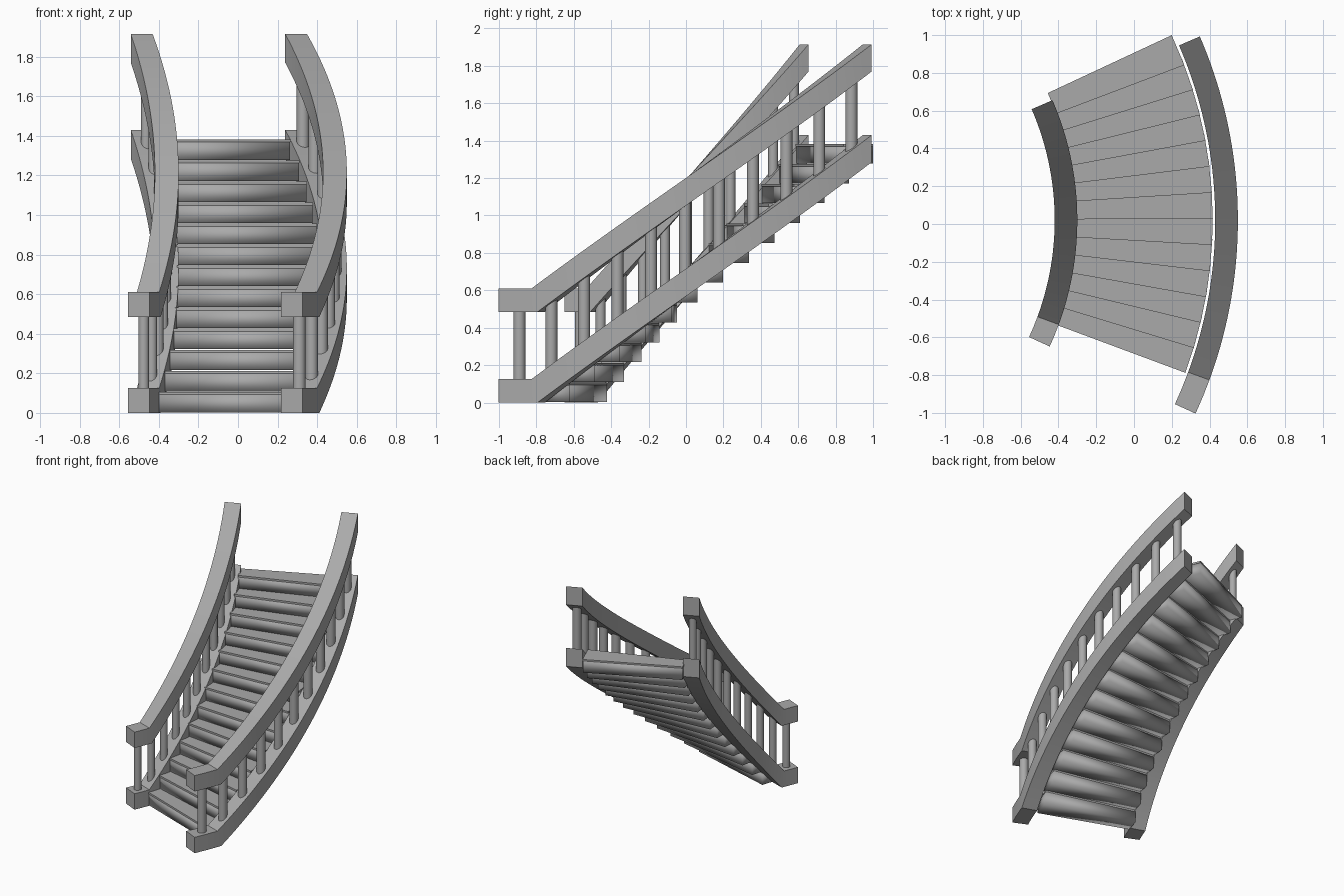
import bpy, bmesh, math

if "Cube" in bpy.data.objects:
    bpy.data.objects.remove(bpy.data.objects["Cube"])

CX, CY = -1.90, 0.02            # centre of the staircase curve
STEPS, RISE, PITCH = 13, 0.1063, 3.43
A_START, A_BREAK, A_END = -24.7, -20.2, 23.4

grey = bpy.data.materials.new("mid grey")
grey.diffuse_color = (0.4, 0.4, 0.4, 1)
grey.use_nodes = True
grey.node_tree.nodes["Principled BSDF"].inputs["Base Color"].default_value = grey.diffuse_color


def polar(r, deg, z):
    a = math.radians(deg)
    return (CX + r * math.cos(a), CY + r * math.sin(a), z)


def loft(name, sections, smooth_angle=None):
    """Closed solid through a row of four-cornered sections."""
    bm = bmesh.new()
    rings = [[bm.verts.new(p) for p in s] for s in sections]
    for a, b in zip(rings, rings[1:]):
        for i in range(4):
            j = (i + 1) % 4
            bm.faces.new((a[i], a[j], b[j], b[i]))
    bm.faces.new(rings[0][::-1])
    bm.faces.new(rings[-1])
    bmesh.ops.recalc_face_normals(bm, faces=bm.faces)
    return finish(name, bm, smooth_angle)


def finish(name, bm, smooth_angle):
    me = bpy.data.meshes.new(name)
    bm.to_mesh(me)
    bm.free()
    me.materials.append(grey)
    ob = bpy.data.objects.new(name, me)
    bpy.context.collection.objects.link(ob)
    if smooth_angle:
        bpy.ops.object.select_all(action='DESELECT')
        ob.select_set(True)
        bpy.context.view_layer.objects.active = ob
        bpy.ops.object.shade_smooth_by_angle(angle=math.radians(smooth_angle))
    return ob


def section(r0, r1, deg, zb, zt):
    return [polar(r0, deg, zb), polar(r1, deg, zb), polar(r1, deg, zt), polar(r0, deg, zt)]


def slope(deg, a0, z0, z1):
    """Level until a0, then a steady climb to z1 at the upper end."""
    return z0 + (z1 - z0) * max(0, (deg - a0) / (A_END - a0))


def top_z(deg):
    return slope(deg, A_BREAK, 0.125, 1.43)


def bottom_z(deg):
    return slope(deg, A_BREAK + 0.8, 0.0, 1.285)


def rail(name, r0, r1, lift):
    n = 36
    angles = [A_START, (A_START + A_BREAK) / 2, A_BREAK]
    angles += [A_BREAK + 0.8 + (A_END - A_BREAK - 0.8) * i / n for i in range(n + 1)]
    loft(name, [section(r0, r1, a, bottom_z(a) + lift, top_z(a) + lift) for a in angles], 25)


def baluster(name, r, deg, radius):
    z0, z1 = top_z(deg) - 0.04, bottom_z(deg) + 0.485 + 0.04
    bm = bmesh.new()
    bmesh.ops.create_cone(bm, cap_ends=True, segments=20, radius1=radius,
                          radius2=radius, depth=z1 - z0)
    bmesh.ops.translate(bm, verts=bm.verts, vec=polar(r, deg, (z0 + z1) / 2))
    finish(name, bm, 40)


# Steps: a soft-shaded block under a thin tread plate
for i in range(STEPS):
    a0 = -20.4 + i * PITCH
    a1 = a0 + 4.25
    z0, z1 = i * RISE, (i + 1) * RISE
    loft(f"step_block_{i + 1}", [section(1.595, 2.315, a, z0 + 0.003, z1 - 0.012)
                                 for a in (a0 + 0.1, a1)], 100)
    loft(f"tread_{i + 1}", [section(1.593, 2.317, a, z1 - 0.014, z1) for a in (a0, a1)])

# Stringers, handrails and balusters on both sides
for side, r0, r1, rad in (("inner", 1.48, 1.60, 0.027), ("outer", 2.33, 2.45, 0.032)):
    rail(f"{side}_stringer", r0, r1, 0)
    rail(f"{side}_handrail", r0, r1, 0.485)
    for k in range(11):
        baluster(f"{side}_baluster_{k + 1}", (r0 + r1) / 2, -22.4 + 4.36 * k, rad)
